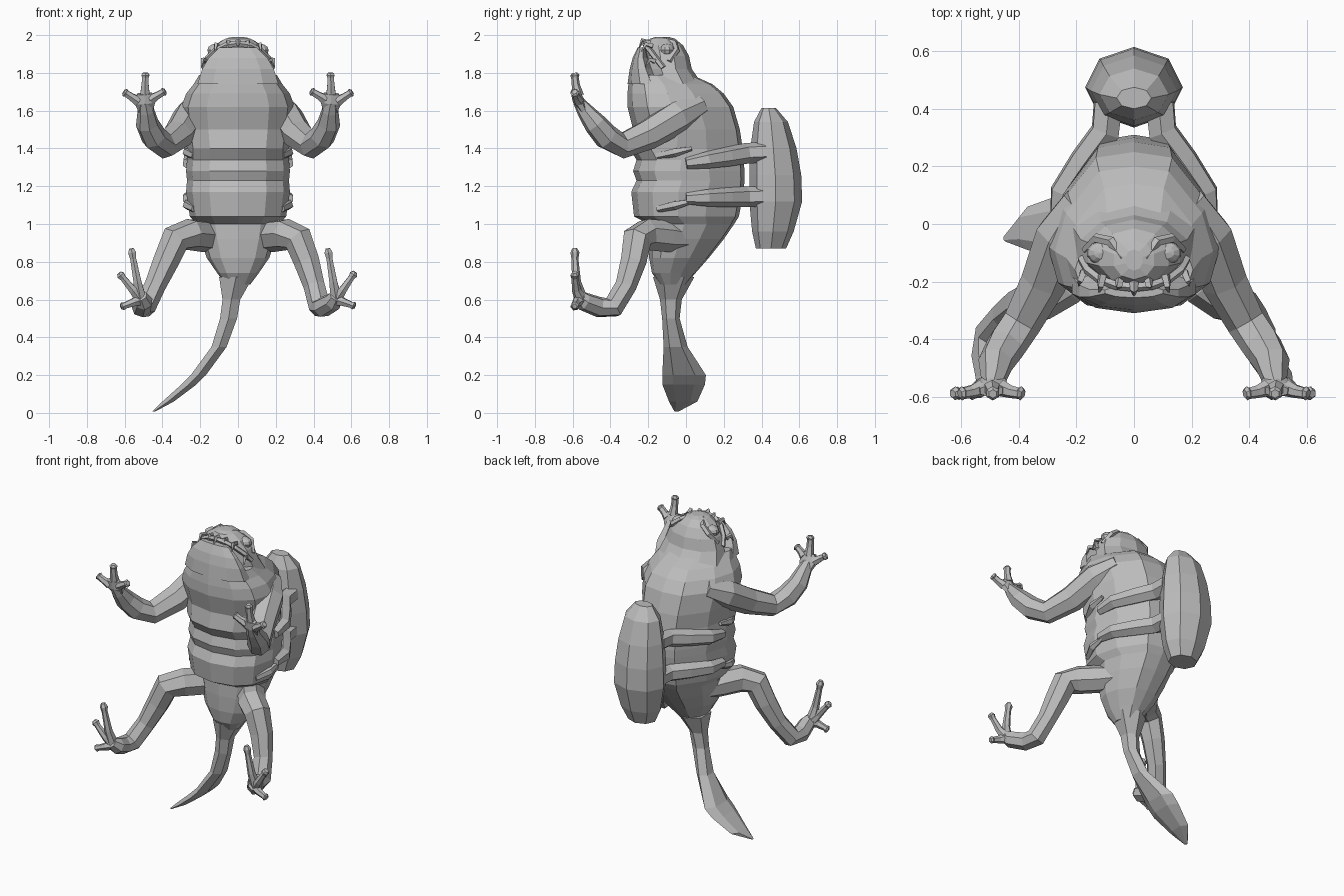
import bpy, bmesh, math
from mathutils import Vector

skin = bpy.data.materials.new("grey skin")
skin.diffuse_color = (0.5, 0.5, 0.5, 1)


def finish(name, bm):
    bmesh.ops.recalc_face_normals(bm, faces=bm.faces)
    mesh = bpy.data.meshes.new(name)
    bm.to_mesh(mesh)
    bm.free()
    mesh.materials.append(skin)
    ob = bpy.data.objects.new(name, mesh)
    bpy.context.collection.objects.link(ob)
    return ob


def loft(name, rings):
    """Skin a closed surface over rings with equal point counts."""
    bm = bmesh.new()
    vs = [[bm.verts.new(p) for p in ring] for ring in rings]
    n = len(vs[0])
    for a, b in zip(vs, vs[1:]):
        for i in range(n):
            j = (i + 1) % n
            bm.faces.new((a[i], a[j], b[j], b[i]))
    bm.faces.new(vs[0])
    bm.faces.new(vs[-1])
    return finish(name, bm)


def slab(z, y0, y1, w, n=8, x=0, turn=0.5):
    """Horizontal elliptical ring from y0 to y1 with half width w."""
    pts = []
    k = 1 / math.cos(math.pi / n) if turn else 1
    for i in range(n):
        a = 2 * math.pi * (i + turn) / n
        pts.append((x + w * k * math.cos(a),
                    (y0 + y1) / 2 + (y1 - y0) / 2 * k * math.sin(a), z))
    return pts


def limb(name, path, sides=6, flat=1.0):
    """Tube through (x, y, z, radius) points; flat squeezes its depth."""
    pts = [Vector(p[:3]) for p in path]
    rings, u = [], None
    for i, p in enumerate(path):
        t = (pts[min(i + 1, len(pts) - 1)] - pts[max(i - 1, 0)]).normalized()
        u = u if u else Vector((0, 1, 0.1))
        u = (u - t * u.dot(t)).normalized()
        v = t.cross(u)
        rings.append([pts[i] + p[3] * (u * flat * math.cos(a) + v * math.sin(a))
                      for a in (2 * math.pi * k / sides for k in range(sides))])
    return loft(name, rings)


# Torso: (z, front y, back y, half width), with folds over the belly
def torso_ring(z, f, b, w):
    m = f + (b - f) * 0.42
    half = [(0, f), (0.55, f + (m - f) * 0.12), (0.88, f + (m - f) * 0.45), (1, m),
            (0.86, m + (b - m) * 0.45), (0.44, m + (b - m) * 0.94), (0, b)]
    return ([(w * x, y, z) for x, y in half]
            + [(-w * x, y, z) for x, y in half[-2:0:-1]])


torso = [(0.68, -0.14, 0.00, 0.065), (0.74, -0.18, 0.05, 0.11), (0.82, -0.195, 0.12, 0.165),
         (0.92, -0.20, 0.20, 0.20), (1.00, -0.20, 0.255, 0.22), (1.04, -0.275, 0.28, 0.255),
         (1.17, -0.29, 0.305, 0.275), (1.23, -0.262, 0.31, 0.27), (1.28, -0.28, 0.31, 0.275),
         (1.34, -0.262, 0.305, 0.27), (1.40, -0.30, 0.30, 0.27), (1.50, -0.28, 0.285, 0.285),
         (1.62, -0.31, 0.25, 0.30), (1.69, -0.31, 0.20, 0.275), (1.74, -0.305, 0.14, 0.235),
         (1.79, -0.295, 0.03, 0.205)]
loft("torso", [torso_ring(*r) for r in torso])

# Head: skull at the back, jaw rim in front, open mouth between them
loft("skull", [slab(1.74, -0.20, 0.08, 0.21, 10), slab(1.82, -0.21, 0.025, 0.185, 10),
               slab(1.89, -0.21, 0.01, 0.16, 10), slab(1.945, -0.21, -0.02, 0.12, 10),
               slab(1.98, -0.19, -0.06, 0.07, 10), slab(1.99, -0.16, -0.09, 0.03, 10)])
loft("lower_jaw", [slab(1.74, -0.305, -0.12, 0.215, 10), slab(1.82, -0.295, -0.17, 0.19, 10),
                   slab(1.88, -0.28, -0.20, 0.155, 10), slab(1.935, -0.255, -0.215, 0.10, 10)])

# Upper lip, following the curve of the mouth
lip = [(s * 0.185 * math.sin(a), -0.10 - 0.12 * math.cos(a), 1.80 + 0.155 * math.cos(a), 0.016)
       for s, a in ((1 if k > 0 else -1, abs(k) * 0.35) for k in range(-4, 5))]
limb("upper_lip", lip, 5)

# Teeth hooked over the jaw
for x, z, l in ((0.175, 1.86, 0.05), (0.11, 1.94, 0.06), (0.05, 1.955, 0.04), (0, 1.96, 0.05)):
    for s in ((-1, 1) if x else (1,)):
        y = -0.20 + x * 0.2
        limb("tooth", [(s * x, y, z, 0.016), (s * x * 1.06, y - l * 0.6, z + 0.012, 0.013),
                       (s * x * 1.1, y - l, z - 0.03, 0.002)], 4)

# Eyes and brows
for s in (-1, 1):
    bm = bmesh.new()
    bmesh.ops.create_uvsphere(bm, u_segments=10, v_segments=6, radius=1)
    for v in bm.verts:
        v.co = Vector((s * 0.115 + v.co.x * 0.05, -0.10 + v.co.y * 0.04, 1.92 + v.co.z * 0.035))
    finish("eye", bm)
    limb("brow", [(s * 0.04, -0.12, 1.975, 0.014), (s * 0.08, -0.06, 1.955, 0.018),
                  (s * 0.13, -0.05, 1.92, 0.018), (s * 0.17, -0.09, 1.86, 0.014)], 5)

# Tail: blade curving sideways, (z, front y, back y, half width, x)
tail = [(0.72, -0.16, 0.03, 0.09, -0.01), (0.60, -0.13, -0.03, 0.047, -0.035),
        (0.50, -0.12, -0.04, 0.045, -0.05), (0.35, -0.11, 0.0, 0.04, -0.10),
        (0.20, -0.11, 0.09, 0.04, -0.21), (0.15, -0.11, 0.085, 0.04, -0.26),
        (0.06, -0.08, 0.05, 0.03, -0.37), (0.008, -0.06, -0.04, 0.008, -0.445)]
loft("tail", [slab(z, f, b, w, 6, x) for z, f, b, w, x in tail])

# Pod carried on the back
pod = [(0.87, 0.37, 0.53, 0.09), (0.96, 0.35, 0.57, 0.135), (1.12, 0.335, 0.615, 0.17),
       (1.26, 0.335, 0.61, 0.165), (1.40, 0.34, 0.585, 0.15), (1.54, 0.36, 0.54, 0.12),
       (1.615, 0.40, 0.475, 0.06)]
loft("back_pod", [slab(*r, turn=0) for r in pod])

# Straps hugging the flanks and running to the pod
for s in (-1, 1):
    for z, rise in ((1.32, 0.06), (1.135, 0.01)):
        limb("strap", [(s * 0.265, 0.00, z, 0.03), (s * 0.25, 0.11, z + rise * 0.3, 0.045),
                       (s * 0.175, 0.22, z + rise * 0.6, 0.052),
                       (s * 0.10, 0.32, z + rise * 0.9, 0.055),
                       (s * 0.09, 0.42, z + rise, 0.055)], 6)
    # Flank ridges
    for z in (1.10, 1.38):
        limb("flank_ridge", [(s * 0.23, -0.15, z - 0.02, 0.02), (s * 0.27, -0.06, z, 0.025),
                             (s * 0.27, 0.03, z + 0.02, 0.012)], 5)

# Arms with flat palms and three fingers
for s in (-1, 1):
    limb("arm", [(s * 0.19, 0.08, 1.63, 0.06), (s * 0.255, -0.04, 1.57, 0.09),
                 (s * 0.315, -0.20, 1.475, 0.082), (s * 0.39, -0.34, 1.415, 0.07),
                 (s * 0.445, -0.42, 1.46, 0.07), (s * 0.48, -0.48, 1.53, 0.062),
                 (s * 0.487, -0.535, 1.60, 0.045), (s * 0.495, -0.57, 1.65, 0.03)], 7)
    limb("palm", [(s * 0.487, -0.535, 1.59, 0.04), (s * 0.493, -0.565, 1.645, 0.062),
                  (s * 0.495, -0.58, 1.69, 0.045)], 6, 0.5)
    for x, z, bx, bz in ((0.385, 1.705, 0.46, 1.66), (0.49, 1.80, 0.493, 1.68),
                         (0.605, 1.70, 0.53, 1.65)):
        at = lambda t, y, r: (s * (bx + (x - bx) * t), y, bz + (z - bz) * t, r)
        limb("finger", [at(0, -0.57, 0.03), at(0.45, -0.583, 0.022), at(0.8, -0.588, 0.02),
                        at(0.9, -0.588, 0.025), at(1, -0.59, 0.015)], 6)

# Legs and toes: (side, extra reach, foot end x, toe tips)
for s, d, bx, toes in ((1, 0.0, 0.52, ((0.475, 0.87), (0.62, 0.745), (0.62, 0.565))),
                       (-1, 0.06, 0.515, ((0.565, 0.87), (0.63, 0.74), (0.62, 0.56)))):
    limb("leg", [(s * 0.10, 0.03, 0.92, 0.06), (s * 0.17, -0.10, 0.935, 0.085),
                 (s * 0.25, -0.21, 0.945, 0.085), (s * (0.32 + d * 0.2), -0.26, 0.92, 0.08),
                 (s * (0.365 + d * 0.3), -0.28, 0.80, 0.07),
                 (s * (0.405 + d * 0.6), -0.32, 0.67, 0.058),
                 (s * (0.435 + d), -0.385, 0.56, 0.06), (s * (0.45 + d), -0.46, 0.56, 0.055),
                 (s * (bx - 0.015), -0.54, 0.59, 0.05), (s * bx, -0.575, 0.62, 0.035)], 7)
    for x, z in toes:
        at = lambda t, y, r: (s * (bx + (x - bx) * t), y, 0.60 + (z - 0.60) * t, r)
        limb("toe", [at(0, -0.555, 0.035), at(0.35, -0.58, 0.024), at(0.8, -0.588, 0.018),
                     at(0.92, -0.588, 0.024), at(1, -0.59, 0.014)], 6)
